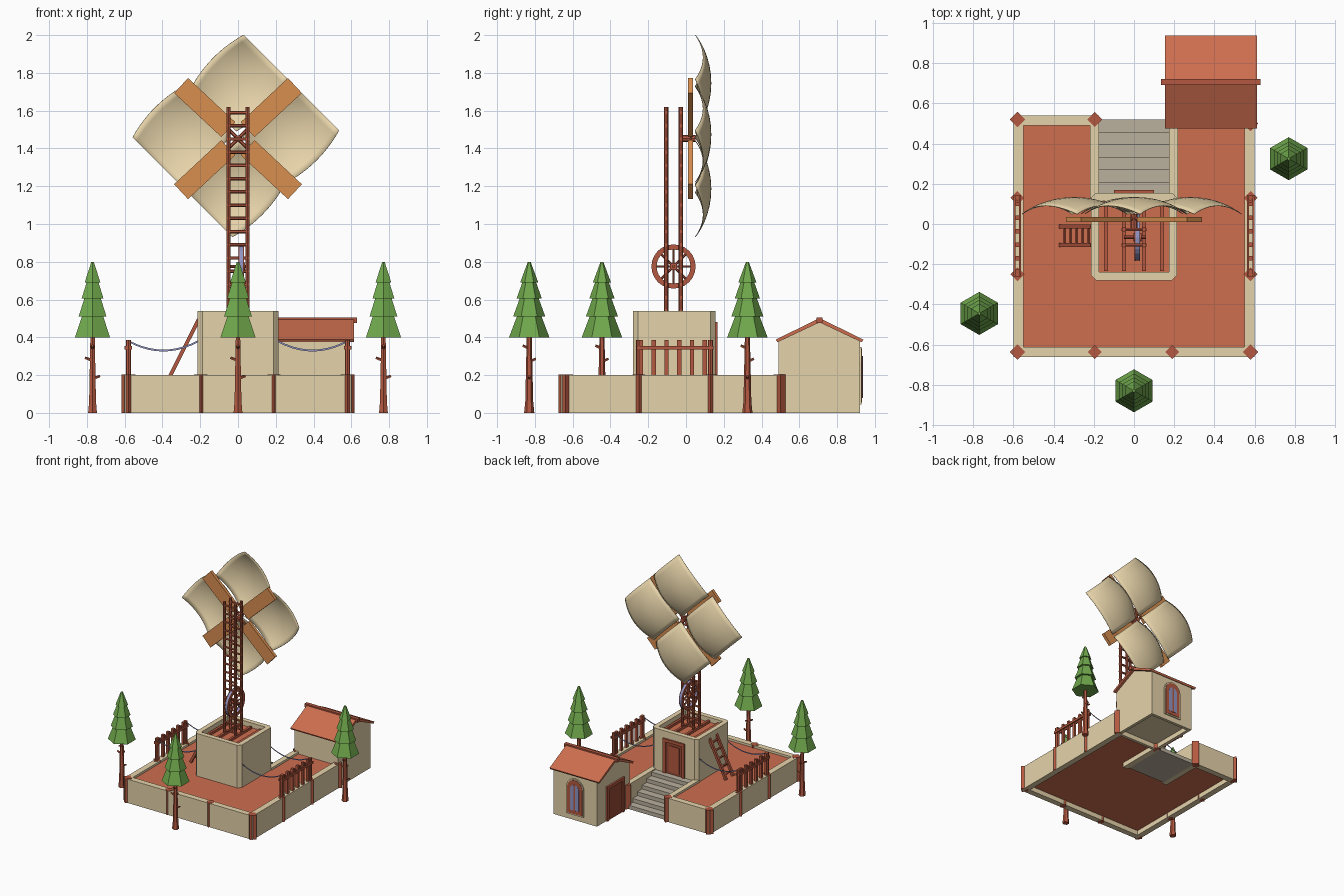
import bpy, bmesh, math
from mathutils import Vector, Matrix

if "Cube" in bpy.data.objects:
    bpy.data.objects.remove(bpy.data.objects["Cube"])


def mat(name, r, g, b):
    m = bpy.data.materials.new(name)
    m.diffuse_color = [((c / 255 + .055) / 1.055) ** 2.4 for c in (r, g, b)] + [1]
    m.use_nodes = True
    m.node_tree.nodes["Principled BSDF"].inputs["Base Color"].default_value = m.diffuse_color
    return m


PLASTER = mat("tan plaster", 229, 211, 170)
CLAY = mat("clay red", 206, 110, 79)
WOOD = mat("red wood", 180, 89, 64)
DARK = mat("dark wood", 150, 74, 54)
ARM = mat("orange wood", 216, 142, 80)
CLOTH = mat("sail cloth", 240, 220, 176)
GREEN = mat("leaf green", 112, 168, 76)
STONE = mat("step grey", 186, 176, 158)
ROPE = mat("rope blue", 146, 148, 196)


def box(bm, x0, x1, y0, y1, z0, z1):
    m = Matrix.Translation(((x0 + x1) / 2, (y0 + y1) / 2, (z0 + z1) / 2)) @ Matrix.Diagonal((x1 - x0, y1 - y0, z1 - z0, 1))
    bmesh.ops.create_cube(bm, size=1, matrix=m)


def rod(bm, p, q, r, n=6, r2=None, spin=0):
    p, q = Vector(p), Vector(q)
    d = q - p
    rot = d.to_track_quat('Z', 'Y').to_matrix().to_4x4() @ Matrix.Rotation(spin, 4, 'Z')
    bmesh.ops.create_cone(bm, cap_ends=True, segments=n, radius1=r, radius2=r if r2 is None else r2,
                          depth=d.length, matrix=Matrix.Translation((p + q) / 2) @ rot)


def prism(bm, pts, offset):
    """extrude a 3D outline along a vector, returns the far cap"""
    f = bm.faces.new([bm.verts.new(p) for p in pts])
    g = bmesh.ops.extrude_face_region(bm, geom=[f])['geom']
    bmesh.ops.translate(bm, vec=offset, verts=[v for v in g if isinstance(v, bmesh.types.BMVert)])
    return next(e for e in g if isinstance(e, bmesh.types.BMFace))


def sink(bm, face, rim, move):
    """leave a rim around a face and push the rest in, returns the sunken face"""
    bmesh.ops.recalc_face_normals(bm, faces=bm.faces[:])
    bmesh.ops.inset_region(bm, faces=[face], thickness=rim)
    g = bmesh.ops.extrude_face_region(bm, geom=[face])['geom']
    bmesh.ops.delete(bm, geom=[face], context='FACES_ONLY')
    bmesh.ops.translate(bm, vec=move, verts=[v for v in g if isinstance(v, bmesh.types.BMVert)])
    return next(e for e in g if isinstance(e, bmesh.types.BMFace))


def finish(bm, name, *mats):
    bmesh.ops.recalc_face_normals(bm, faces=bm.faces[:])
    me = bpy.data.meshes.new(name)
    bm.to_mesh(me)
    bm.free()
    o = bpy.data.objects.new(name, me)
    for m in mats:
        me.materials.append(m)
    bpy.context.collection.objects.link(o)
    return o


def boxes(name, m, *dims):
    bm = bmesh.new()
    for d in dims:
        box(bm, *d)
    return finish(bm, name, m)


# terrace: rim walls, floor, steps
boxes("terrace_walls", PLASTER,
      (-.6, -.55, -.662, .54, 0, .2), (.55, .6, -.662, .52, 0, .2), (-.55, .55, -.662, -.613, 0, .2),
      (-.55, -.22, .49, .54, 0, .2), (-.22, -.175, .13, .54, 0, .2), (.175, .22, .13, .52, 0, .2))
boxes("terrace_floor", CLAY, (-.55, .55, -.613, .15, .04, .182),
      (-.55, -.22, .15, .49, .04, .182), (.22, .55, .15, .5, .04, .182))
boxes("steps", STONE, *[(-.175, .175, .15, .21 + .062 * i, .032 * (5 - i), .032 * (6 - i)) for i in range(6)])

# diamond pilasters around the terrace
bm = bmesh.new()
for x, y in [(-.58, .52), (-.195, .52), (.195, .51), (.58, .5), (-.58, -.637), (.58, -.637)]:
    rod(bm, (x, y, 0), (x, y, .203), .038, 4)
for x, y in [(-.195, -.637), (.19, -.637), (-.58, -.25), (-.58, .13), (.58, -.25), (.58, .13)]:
    rod(bm, (x, y, 0), (x, y, .203), .034, 4)
finish(bm, "terrace_posts", WOOD)

# tower block with chamfered corners and sunken deck
X, Y0, Y1, C = .214, -.28, .155, .025
ring = [(-X + C, Y0), (X - C, Y0), (X, Y0 + C), (X, Y1 - C), (X - C, Y1), (-X + C, Y1), (-X, Y1 - C), (-X, Y0 + C)]
bm = bmesh.new()
top = prism(bm, [(x, y, .15) for x, y in ring], (0, 0, .39))
sink(bm, top, .044, (0, 0, -.04)).material_index = 1
finish(bm, "tower_block", PLASTER, CLAY)
boxes("deck_beams", WOOD, *[(x - .01, x + .01, -.235, .1, .49, .52) for x in (-.14, -.05, .05, .14)])

# tower door
boxes("tower_door_frame", WOOD, (-.1, -.075, .15, .168, .19, .48), (.075, .1, .15, .168, .19, .48),
      (-.075, .075, .15, .168, .455, .48))
boxes("tower_door", DARK, (-.075, .075, .15, .158, .19, .455))
boxes("tower_door_panel", WOOD, (-.05, .05, .15, .163, .21, .43))

# mast: two ladder frames
bm = bmesh.new()
for y in (-.105, -.027):
    for x in (-.05, .05):
        rod(bm, (x, y, .48), (x, y, 1.62), .0115, 8)
    for i in range(16):
        z = 1.59 - .07 * i
        rod(bm, (-.062, y, z), (.062, y, z), .009, 6)
finish(bm, "mast", WOOD)

# rope wheel
cx, cy, cz = .017, -.066, .775


def hoop(b, ro, ri, x0, x1, n=24):
    rows = []
    for i in range(n):
        a = math.tau * i / n
        rows.append([b.verts.new((cx + x, cy + r * math.cos(a), cz + r * math.sin(a)))
                     for x, r in ((x0, ri), (x1, ri), (x1, ro), (x0, ro))])
    for i in range(n):
        p, q = rows[i], rows[(i + 1) % n]
        for j in range(4):
            k = (j + 1) % 4
            b.faces.new((p[j], p[k], q[k], q[j]))


bm, tread = bmesh.new(), bmesh.new()
hoop(bm, .117, .09, -.014, -.01)
hoop(bm, .117, .09, .01, .014)
hoop(tread, .115, .092, -.01, .01)
for i in range(8):
    a = math.tau * i / 8
    rod(bm, (cx, cy, cz), (cx, cy + .1 * math.cos(a), cz + .1 * math.sin(a)), .006)
rod(bm, (cx - .02, cy, cz), (cx + .02, cy, cz), .02, 12)
rod(bm, (-.05, cy, cz), (.06, cy, cz), .009, 8)
finish(bm, "rope_wheel", WOOD)
finish(tread, "wheel_rope", ROPE)

# windmill arms and hub
for a in (43, 137, 223, 317):
    bm = bmesh.new()
    box(bm, .07, .412, .01, .036, -.054, .054)
    bm.transform(Matrix.Translation((0, 0, 1.452)) @ Matrix.Rotation(-math.radians(a), 4, 'Y'))
    finish(bm, "windmill_arm", ARM)
bm = bmesh.new()
rod(bm, (0, -.03, 1.452), (0, .05, 1.452), .018, 8)
for a in (45, 135):
    d = Vector((math.cos(math.radians(a)), 0, math.sin(math.radians(a)))) * .1
    c = Vector((0, .026, 1.452))
    rod(bm, c - d, c + d, .009)
finish(bm, "windmill_hub", WOOD)

# four billowing sails on a diagonal grid
N = 12
s = math.sqrt(.5)
for sa in (1, -1):
    for sb in (1, -1):
        shift = .032 if (sa, sb) == (-1, 1) else 0
        bm = bmesh.new()
        grid = []
        for i in range(N + 1):
            row = []
            for j in range(N + 1):
                u, v = i / N, j / N
                bu, bv = 4 * u * (1 - u), 4 * v * (1 - v)
                a = sa * (.01 + .39 * u)
                b = sb * (.024 + shift * (.4 + .6 * v) + .334 * v + .028 * bu * (2 * v - 1))
                row.append(bm.verts.new(((a - b) * s, .05 + .042 * bu + .042 * bv, 1.466 + (a + b) * s)))
            grid.append(row)
        for i in range(N):
            for j in range(N):
                f = bm.faces.new((grid[i][j], grid[i + 1][j], grid[i + 1][j + 1], grid[i][j + 1]))
                f.smooth = True
        finish(bm, "sail", CLOTH).modifiers.new("thickness", 'SOLIDIFY').thickness = .003

# side fences and hanging flat ropes
fence, ropes = bmesh.new(), bmesh.new()
for sx in (1, -1):
    for y in (-.25, .13):
        rod(fence, (sx * .58, y, .18), (sx * .58, y, .385), .014, 8)
        pts = [Vector((sx * (.21 + .37 * t / 10), y, .38 - .2 * (t / 10) * (1 - t / 10))) for t in range(11)]
        rows = [[ropes.verts.new(p + Vector((0, 0, h))) for h in (-.005, .005)] for p in pts]
        for p, q in zip(rows, rows[1:]):
            ropes.faces.new((p[0], q[0], q[1], p[1]))
    for i in range(6):
        y = -.238 + .0675 * i
        box(fence, sx * .58 - .01, sx * .58 + .01, y - .011, y + .011, .19, .385)
    for x in (sx * .595, sx * .567):
        box(fence, x - .005, x + .005, -.262, .145, .335, .355)
finish(fence, "side_fences", WOOD)
finish(ropes, "hanging_ropes", ROPE)

# leaning ladder
bm = bmesh.new()
lo, hi = Vector((-.365, 0, .185)), Vector((-.208, 0, .495))
for y in (-.012, -.105):
    rod(bm, lo + Vector((0, y, 0)), hi + Vector((0, y, 0)), .014, 4, spin=math.pi / 4)
for i in range(5):
    p = lo.lerp(hi, .12 + .19 * i)
    rod(bm, p + Vector((0, -.105, 0)), p + Vector((0, -.012, 0)), .009)
finish(bm, "leaning_ladder", WOOD)

# hut with gable roof, door and arched window
bm = bmesh.new()
prism(bm, [(.185, y, z) for y, z in ((.49, 0), (.92, 0), (.92, .385), (.705, .485), (.49, .385))], (.405, 0, 0))
sink(bm, min(bm.faces, key=lambda f: f.calc_center_median().z), .035, (0, 0, .04))
finish(bm, "hut_walls", PLASTER)
bm = bmesh.new()
prism(bm, [(.155, y, z) for y, z in
           ((.475, .388), (.707, .502), (.939, .388), (.93, .374), (.707, .479), (.484, .374))], (.458, 0, 0))
finish(bm, "hut_roof", CLAY)
boxes("roof_ridge", WOOD, (.135, .63, .692, .722, .476, .506))
boxes("hut_door_frame", WOOD, (.17, .19, .57, .595, 0, .29), (.17, .19, .775, .8, 0, .29), (.17, .19, .595, .775, .265, .29))
boxes("hut_door", DARK, (.178, .19, .595, .775, 0, .265))


def arch(name, m, hw, z0, spring, y):
    b = bmesh.new()
    pts = [(.385 - hw, .915, z0), (.385 + hw, .915, z0)]
    pts += [(.385 + hw * math.cos(math.pi * i / 10), .915, spring + hw * math.sin(math.pi * i / 10)) for i in range(11)]
    prism(b, pts, (0, y - .915, 0))
    finish(b, name, m)


arch("window_surround", PLASTER, .08, .045, .27, .929)
arch("window_frame", WOOD, .07, .055, .27, .932)
arch("window_glass", ROPE, .04, .085, .262, .934)
boxes("window_bar", WOOD, (.378, .392, .915, .936, .08, .3))

# pine trees
for x, y in ((.77, .325), (-.77, -.445), (0, -.83)):
    bm = bmesh.new()
    rod(bm, (x, y, 0), (x, y, .06), .027, 6, .021)
    rod(bm, (x, y, .06), (x, y, .42), .021, 6, .013)
    rod(bm, (x, y, .275), (x - .04, y, .292), .009, 5, .007)
    rod(bm, (x, y, .18), (x + .04, y, .195), .009, 5, .007)
    rod(bm, (x, y, .34), (x, y - .035, .356), .009, 5, .007)
    rod(bm, (x, y, .27), (x, y + .035, .286), .009, 5, .007)
    finish(bm, "tree_trunk", WOOD)
    bm = bmesh.new()
    for z0, r0, z1, r1 in ((.4, .107, .55, .05), (.51, .085, .64, .038), (.605, .067, .72, .026), (.69, .048, .798, .008)):
        rod(bm, (x, y, z0), (x, y, z1), r0, 6, r1)
    finish(bm, "tree_leaves", GREEN)
